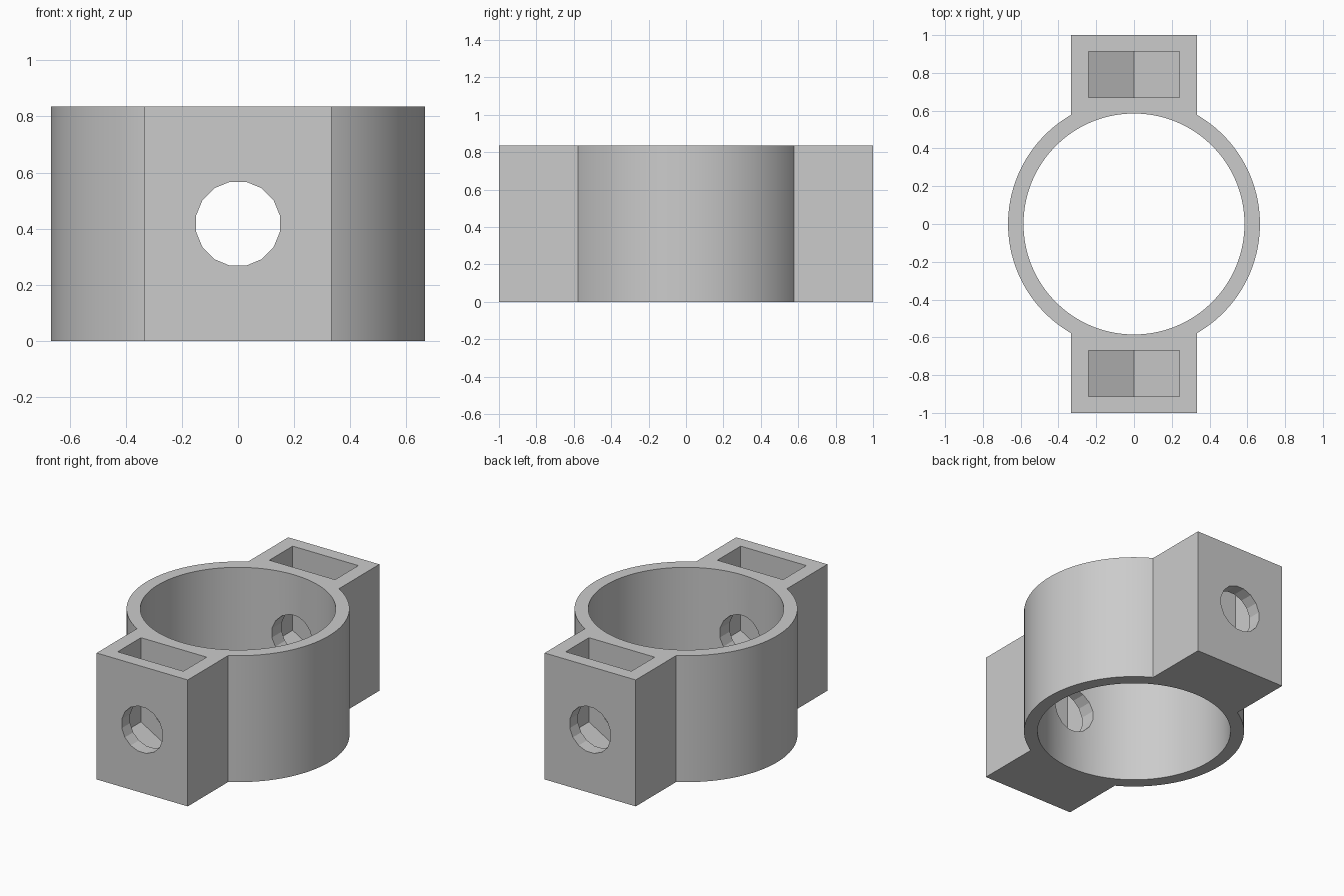
import bpy, bmesh, math

HEIGHT = 0.835
HOLE_Z = HEIGHT / 2
NUT_HALF = 0.24                                   # half the nut width across flats
NUT_CORNER = NUT_HALF / math.cos(math.pi / 6)     # centre to nut corner

cube = bpy.data.objects.get("Cube")
if cube:
    bpy.data.objects.remove(cube, do_unlink=True)

grey = bpy.data.materials.new("plain grey")
grey.use_nodes = True
colour = (0.6, 0.6, 0.6, 1)
grey.diffuse_color = colour
grey.node_tree.nodes["Principled BSDF"].inputs["Base Color"].default_value = colour


def prism(name, points, start, depth):
    """Extrude a closed outline from start along depth."""
    bm = bmesh.new()
    face = bm.faces.new([bm.verts.new((p[0] + start[0], p[1] + start[1], p[2] + start[2]))
                         for p in points])
    new = bmesh.ops.extrude_face_region(bm, geom=[face])["geom"]
    bmesh.ops.translate(bm, vec=depth, verts=[v for v in new if isinstance(v, bmesh.types.BMVert)])
    bmesh.ops.recalc_face_normals(bm, faces=bm.faces)
    mesh = bpy.data.meshes.new(name)
    bm.to_mesh(mesh)
    bm.free()
    mesh.materials.append(grey)
    obj = bpy.data.objects.new(name, mesh)
    bpy.context.collection.objects.link(obj)
    return obj


def circle(radius, sides):
    step = 2 * math.pi / sides
    return [(radius * math.cos((i + 0.5) * step), radius * math.sin((i + 0.5) * step))
            for i in range(sides)]


def combine(target, other, operation):
    """Apply a boolean and remove the helper."""
    other.hide_render = True
    mod = target.modifiers.new(operation, "BOOLEAN")
    mod.operation = operation
    mod.solver = "EXACT"
    mod.object = other
    bpy.context.view_layer.objects.active = target
    bpy.ops.object.modifier_apply(modifier=mod.name)
    bpy.data.objects.remove(other, do_unlink=True)


# Round collar with a lug block at front and back
collar = prism("clamp_collar", [(x, y, 0) for x, y in circle(0.667, 120)],
               (0, 0, 0), (0, 0, HEIGHT))
w = 0.333
lugs = prism("lug_blocks", [(-w, -1, 0), (w, -1, 0), (w, 1, 0), (-w, 1, 0)],
             (0, 0, 0), (0, 0, HEIGHT))
combine(collar, lugs, "UNION")

# Central bore
bore = prism("bore_cutter", [(x, y, 0) for x, y in circle(0.585, 120)],
             (0, 0, -0.1), (0, 0, HEIGHT + 0.2))
combine(collar, bore, "DIFFERENCE")

# Nut slots, open at the top with a pointed floor
side_z = HOLE_Z - NUT_CORNER / 2
slot = [(-NUT_HALF, 0, 1), (-NUT_HALF, 0, side_z), (0, 0, HOLE_Z - NUT_CORNER),
        (NUT_HALF, 0, side_z), (NUT_HALF, 0, 1)]
for side in (-1, 1):
    nut = prism("nut_slot_cutter", slot, (0, side * 0.67, 0), (0, side * 0.243, 0))
    combine(collar, nut, "DIFFERENCE")

# Screw hole running front to back
screw = prism("screw_hole_cutter", [(x, 0, z) for x, z in circle(0.152, 16)],
              (0, -1.1, HOLE_Z), (0, 2.2, 0))
combine(collar, screw, "DIFFERENCE")

# Smooth the round walls only
bpy.ops.object.select_all(action="DESELECT")
collar.select_set(True)
bpy.context.view_layer.objects.active = collar
bpy.ops.object.shade_smooth_by_angle(angle=math.radians(20))
